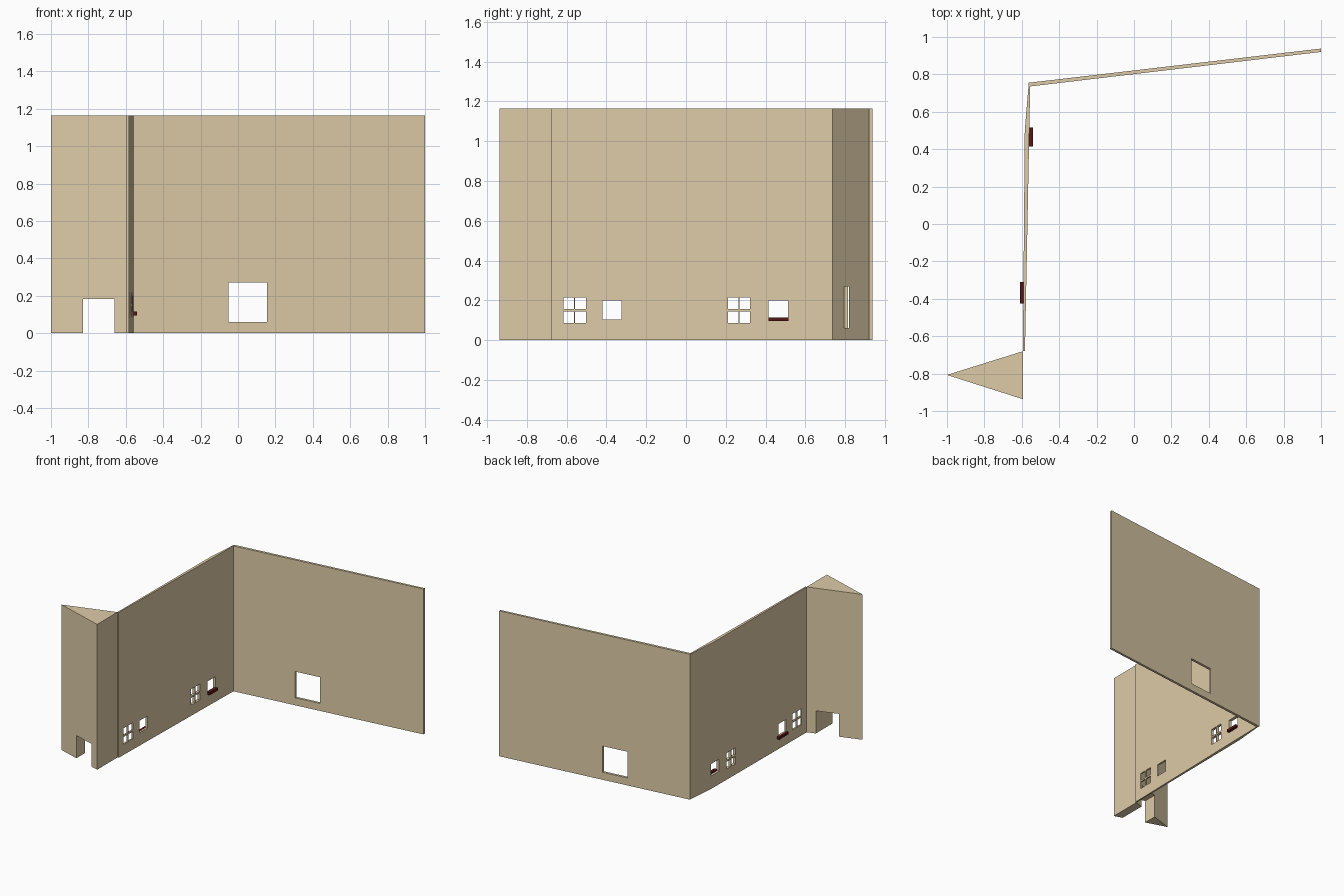
import bpy, bmesh

if "Cube" in bpy.data.objects:
    bpy.data.objects.remove(bpy.data.objects["Cube"])

HEIGHT = 1.165


def material(name, color):
    m = bpy.data.materials.new(name)
    m.diffuse_color = color
    m.use_nodes = True
    m.node_tree.nodes["Principled BSDF"].inputs["Base Color"].default_value = m.diffuse_color
    return m


PLASTER = material("plaster", (0.73, 0.60, 0.39, 1))
RED = material("dark_red", (0.09, 0.008, 0.008, 1))


def prism(name, outline, z0, z1, mat=None):
    """Extrude a plan outline from z0 to z1."""
    bm = bmesh.new()
    face = bm.faces.new([bm.verts.new((x, y, z0)) for x, y in outline])
    ext = bmesh.ops.extrude_face_region(bm, geom=[face])
    for g in ext["geom"]:
        if isinstance(g, bmesh.types.BMVert):
            g.co.z = z1
    bmesh.ops.recalc_face_normals(bm, faces=bm.faces)
    me = bpy.data.meshes.new(name)
    bm.to_mesh(me)
    bm.free()
    ob = bpy.data.objects.new(name, me)
    bpy.context.collection.objects.link(ob)
    if mat:
        me.materials.append(mat)
    return ob


def box(name, x0, x1, y0, y1, z0, z1, mat=None):
    return prism(name, [(x0, y0), (x1, y0), (x1, y1), (x0, y1)], z0, z1, mat)


def cut(target, *bounds):
    """Cut a box-shaped opening and discard the cutter."""
    cutter = box("cutter", *bounds)
    cutter.hide_render = True
    mod = target.modifiers.new("opening", "BOOLEAN")
    mod.operation = "DIFFERENCE"
    mod.solver = "EXACT"
    mod.object = cutter
    bpy.context.view_layer.objects.active = target
    bpy.ops.object.modifier_apply(modifier=mod.name)
    bpy.data.objects.remove(cutter)


# Back wall with its large window
back = prism("back_wall", [(-0.56, 0.735), (1.0, 0.92), (1.0, 0.938), (-0.565, 0.755)],
             0, HEIGHT, PLASTER)
cut(back, -0.05, 0.155, 0.6, 1.1, 0.06, 0.27)

# Side wall, slightly tapered in plan
side = prism("side_wall", [(-0.594, -0.68), (-0.583, -0.68), (-0.555, 0.74),
                           (-0.563, 0.75), (-0.584, 0.5)], 0, HEIGHT, PLASTER)

# Four-pane windows
for y in (-0.617, 0.21):
    for y0 in (y, y + 0.06):
        for z0 in (0.086, 0.156):
            cut(side, -0.7, -0.4, y0, y0 + 0.053, z0, z0 + 0.058)

# Square windows
for y0, y1 in ((-0.421, -0.325), (0.416, 0.514)):
    cut(side, -0.7, -0.4, y0, y1, 0.104, 0.2)

# Window sills on opposite faces of the wall
box("inner_sill", -0.566, -0.54, 0.414, 0.516, 0.095, 0.115, RED)
box("outer_sill", -0.61, -0.591, -0.425, -0.31, 0.085, 0.105, RED)

# Triangular tower with a doorway running front to back
tower = prism("triangular_tower", [(-1.0, -0.807), (-0.593, -0.937), (-0.593, -0.68)],
              0, HEIGHT, PLASTER)
cut(tower, -0.83, -0.66, -1.2, -0.5, -0.1, 0.182)
